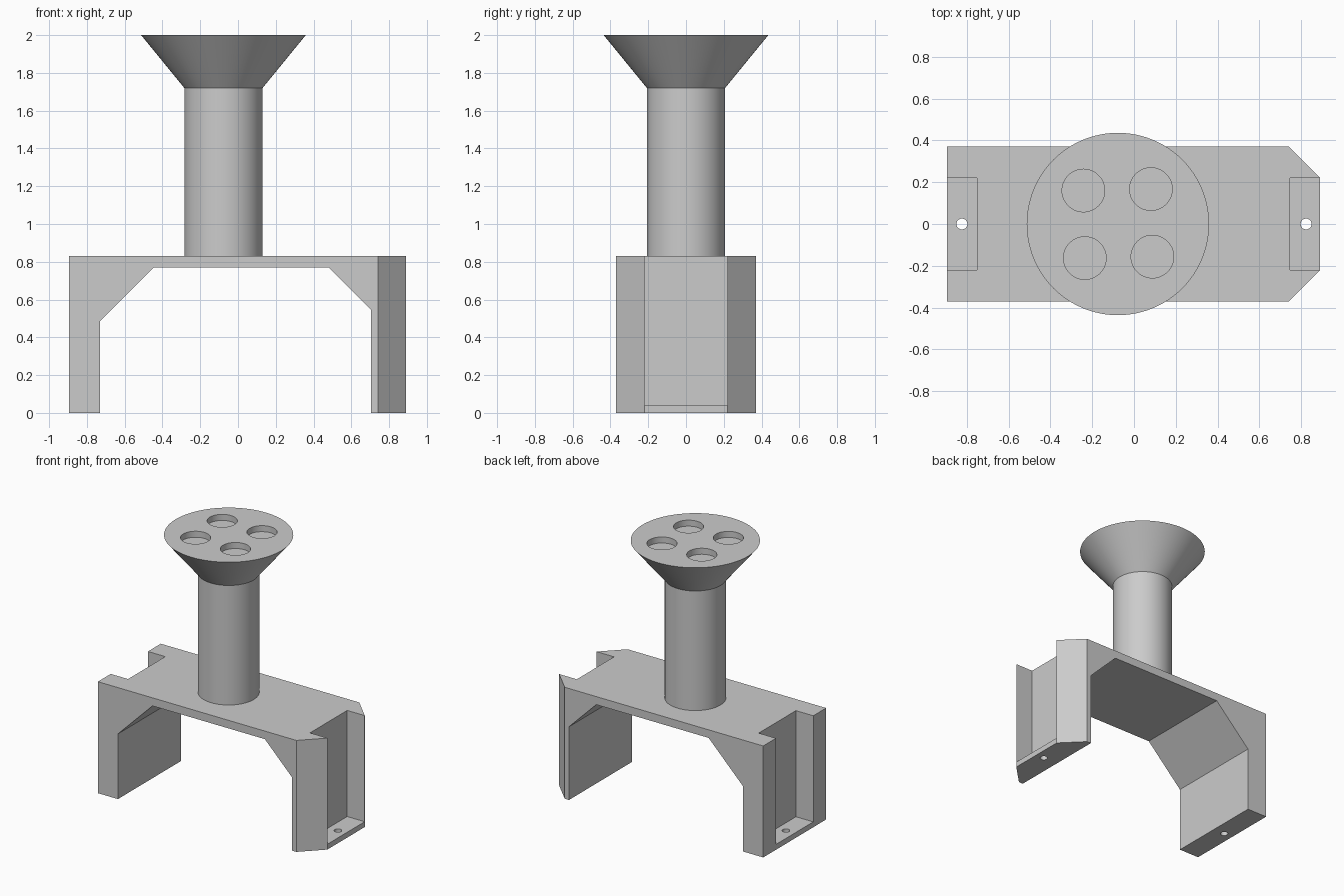
import bpy
import bmesh
import math
from mathutils import Vector

old = bpy.data.objects.get("Cube")
if old:
    bpy.data.objects.remove(old, do_unlink=True)

GREY = (0.6, 0.6, 0.6, 1.0)
grey = bpy.data.materials.new("plain grey")
grey.use_nodes = True
grey.diffuse_color = GREY
grey.node_tree.nodes["Principled BSDF"].inputs["Base Color"].default_value = GREY


def add_object(name, bm):
    bmesh.ops.recalc_face_normals(bm, faces=bm.faces)
    mesh = bpy.data.meshes.new(name)
    bm.to_mesh(mesh)
    bm.free()
    mesh.materials.append(grey)
    obj = bpy.data.objects.new(name, mesh)
    bpy.context.collection.objects.link(obj)
    return obj


def prism(name, points, direction):
    """Extrude a closed polygon along a direction."""
    bm = bmesh.new()
    face = bm.faces.new([bm.verts.new(p) for p in points])
    result = bmesh.ops.extrude_face_region(bm, geom=[face], use_keep_orig=True)
    moved = [v for v in result["geom"] if isinstance(v, bmesh.types.BMVert)]
    bmesh.ops.translate(bm, verts=moved, vec=Vector(direction))
    return add_object(name, bm)


def lathe(name, x, y, profile, sides):
    """Stack (radius, height) rings into a closed round solid."""
    bm = bmesh.new()
    rings = []
    for r, z in profile:
        rings.append([bm.verts.new((x + r * math.cos(2 * math.pi * i / sides),
                                    y + r * math.sin(2 * math.pi * i / sides), z))
                      for i in range(sides)])
    for a, b in zip(rings, rings[1:]):
        for i in range(sides):
            j = (i + 1) % sides
            bm.faces.new((a[i], a[j], b[j], b[i]))
    bm.faces.new(rings[0])
    bm.faces.new(rings[-1])
    return add_object(name, bm)


def cut(target, cutters):
    """Subtract each cutter, then remove it."""
    for cutter in cutters:
        cutter.hide_render = True
        mod = target.modifiers.new("cut", "BOOLEAN")
        mod.operation = "DIFFERENCE"
        mod.solver = "EXACT"
        mod.object = cutter
        bpy.context.view_layer.objects.active = target
        bpy.ops.object.modifier_apply(modifier=mod.name)
        bpy.data.objects.remove(cutter, do_unlink=True)


LEFT, RIGHT, HALF, DECK = 0.89, -0.895, 0.37, 0.83

# Arched bracket: two legs, bridge and sloped inner corners
outline = [(RIGHT, 0), (-0.73, 0), (-0.73, 0.485), (-0.445, 0.77),
           (0.48, 0.77), (0.705, 0.545), (0.705, 0), (LEFT, 0),
           (LEFT, DECK), (RIGHT, DECK)]
bracket = prism("bracket", [(x, -HALF, z) for x, z in outline], (0, 2 * HALF, 0))

cutters = []
# Chamfered corners on the left leg
for s in (-1, 1):
    corner = [(0.74, s * HALF), (0.99, s * (HALF - 0.25)),
              (0.99, s * 0.6), (0.74, s * 0.6)]
    cutters.append(prism("corner_cutter", [(x, y, -0.1) for x, y in corner], (0, 0, 1.1)))

# Open channel with a thin floor, and a screw hole, in each leg
for inner, outer in ((-0.752, -1.0), (0.746, 1.0)):
    side = math.copysign(1, inner)
    channel = [(inner, -0.219), (outer, -0.219), (outer, 0.219), (inner, 0.219)]
    cutters.append(prism("channel_cutter", [(x, y, 0.04) for x, y in channel], (0, 0, 1)))
    cutters.append(lathe("screw_cutter", side * 0.823, 0,
                         [(0.026, -0.1), (0.026, 0.1)], 32))
cut(bracket, cutters)

# Column and flared head
CX = -0.077
column = lathe("column", CX, 0, [(0.207, DECK), (0.207, 1.72)], 96)
head = lathe("flared_head", CX, 0, [(0.207, 1.72), (0.436, 2.0)], 96)

# Four shallow round pockets in the head
pockets = [(-0.242, 0.16), (0.081, 0.167), (-0.235, -0.163), (0.088, -0.156)]
cut(head, [lathe("pocket_cutter", x, y, [(0.102, 1.955), (0.102, 2.1)], 48)
           for x, y in pockets])

# Smooth round walls, keep edges crisp
for obj in (bracket, column, head):
    bpy.ops.object.select_all(action="DESELECT")
    obj.select_set(True)
    bpy.context.view_layer.objects.active = obj
    bpy.ops.object.shade_smooth_by_angle(angle=math.radians(30))
